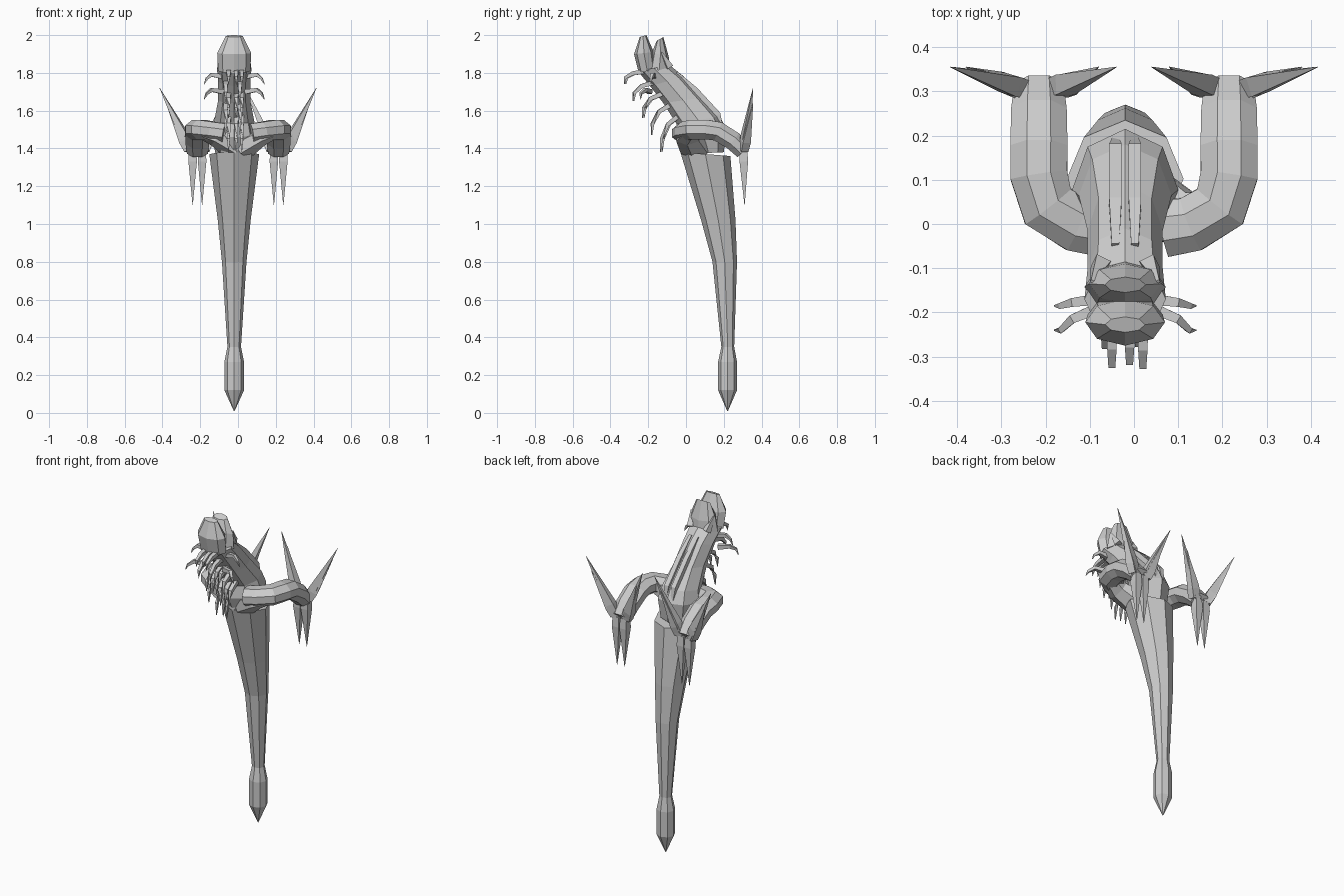
import bpy, bmesh, math
from mathutils import Vector

cube = bpy.data.objects.get("Cube")
if cube:
    bpy.data.objects.remove(cube, do_unlink=True)

grey = bpy.data.materials.new("plain_grey")
grey.use_nodes = True
COLOUR = (0.6, 0.6, 0.6, 1)
grey.diffuse_color = COLOUR
grey.node_tree.nodes["Principled BSDF"].inputs["Base Color"].default_value = COLOUR
MID = -0.02  # body centre line


def skin(name, rings):
    """Bridge equal rings of points into a closed, flat shaded part."""
    bm = bmesh.new()
    loops = [[bm.verts.new(p) for p in ring] for ring in rings]
    n = len(loops[0])
    for a, b in zip(loops, loops[1:]):
        for i in range(n):
            j = (i + 1) % n
            bm.faces.new((a[i], a[j], b[j], b[i]))
    bm.faces.new(loops[0])
    bm.faces.new(loops[-1])
    bmesh.ops.recalc_face_normals(bm, faces=bm.faces)
    mesh = bpy.data.meshes.new(name)
    bm.to_mesh(mesh)
    bm.free()
    mesh.materials.append(grey)
    obj = bpy.data.objects.new(name, mesh)
    bpy.context.collection.objects.link(obj)
    return obj


def trunk(name, sections, sides=8):
    """Loft sections given as front y, z, back y, z and half width."""
    rings = []
    for fy, fz, by, bz, w in sections:
        ring = []
        for i in range(sides):
            a = math.tau * i / sides
            t = 0.5 - 0.5 * math.cos(a)
            ring.append((MID + w * math.sin(a), fy + (by - fy) * t, fz + (bz - fz) * t))
        rings.append(ring)
    return skin(name, rings)


def tube(name, path, radii, sides=4, flat=1.0):
    """Sweep a polygon along a path; flat squashes it vertically."""
    pts = [Vector(p) for p in path]
    rings = []
    for k, p in enumerate(pts):
        d = (pts[min(k + 1, len(pts) - 1)] - pts[max(k - 1, 0)]).normalized()
        ref = Vector((0, 0, 1)) if abs(d.z) < 0.9 else Vector((0, 1, 0))
        u = d.cross(ref).normalized()
        v = u.cross(d)
        angles = [math.tau * (i + 0.5) / sides for i in range(sides)]
        rings.append([p + radii[k] * (u * math.cos(a) + v * math.sin(a) * flat) for a in angles])
    return skin(name, rings)


# Long tapering tail with a pointed bulb
trunk("tail", [
    (.218, .01, .222, .01, .002), (.17, .12, .27, .12, .052),
    (.17, .27, .27, .27, .052), (.187, .35, .255, .35, .036),
    (.14, .8, .27, .8, .065), (.08, 1.02, .262, 1.02, .087),
    (-.03, 1.38, .235, 1.36, .132)])

# Shoulders and leaning neck
trunk("neck", [
    (-.02, 1.37, .2, 1.38, .1), (-.06, 1.46, .215, 1.5, .12),
    (-.05, 1.53, .18, 1.57, .105), (-.12, 1.64, .09, 1.67, .085),
    (-.19, 1.73, -.01, 1.78, .085), (-.255, 1.81, -.085, 1.84, .092)])

# Open jaws pointing upward
trunk("lower_jaw", [
    (-.25, 1.8, -.16, 1.82, .085), (-.275, 1.9, -.17, 1.91, .09),
    (-.245, 1.99, -.21, 2.0, .045)])
trunk("upper_jaw", [
    (-.2, 1.8, -.085, 1.83, .092), (-.18, 1.91, -.09, 1.88, .082),
    (-.155, 1.97, -.12, 1.99, .046)])

# Raised ridges along the back of the neck
for side in (-1, 1):
    x = MID + side * .022
    tube("back_ridge", [(x, -.05, 1.8), (x, .05, 1.71), (x, .17, 1.58), (x, .19, 1.5)],
         [.012, .02, .02, .01])
    tube("brow", [(MID + side * .055, -.09, 1.83), (MID + side * .075, -.13, 1.91)], [.025, .005])

# Curved throat spines, in staggered rows
for row in range(5):
    base = Vector((MID, -.23 + .042 * row, 1.81 - .06 * row))
    drop = .05 + .03 * row
    for col in ((-.045, .03) if row % 2 else (-.03, .01, .04)):
        b = base + Vector((col, .02, 0))
        reach = .085 - .006 * row + abs(col) * .3
        tube("throat_spine", [b, b + Vector((0, -reach * .75, -drop * .25)),
                              b + Vector((0, -reach - .015, -drop * .7)),
                              b + Vector((0, -reach - .02, -drop - .02))],
             [.018, .015, .011, .002])

# Cheek spines, arms and clawed hands
for side in (-1, 1):
    for y, z, tip_y in ((-.17, 1.79, -.185), (-.19, 1.71, -.24)):
        tube("cheek_spine", [(MID + side * .06, y, z - .01), (MID + side * .12, (y + tip_y) / 2, z),
                             (MID + side * .145, tip_y, z - .02), (MID + side * .16, tip_y, z - .05)],
             [.018, .014, .009, .002])
    tube("shoulder", [(side * .03, .05, 1.4), (side * .12, .01, 1.46), (side * .2, .03, 1.49)],
         [.09, .07, .05], 6, .7)
    tube("arm", [(side * .07, -.01, 1.48), (side * .13, .0, 1.49), (side * .195, .04, 1.5),
                 (side * .215, .11, 1.5), (side * .215, .17, 1.49), (side * .215, .25, 1.44),
                 (side * .215, .305, 1.385)],
         [.07, .068, .07, .07, .07, .068, .06], 8, .8)
    hand = Vector((side * .215, .305, 1.39))
    # Fan of blades: offset of root, then offset of tip
    for root, dx, dy, dz in ((.03, .2, .05, .33), (.045, .165, .05, .25), (-.03, -.175, .05, .33),
                             (-.045, -.135, .05, .25), (.025, .025, .005, -.29), (-.025, -.025, .005, -.29)):
        start = hand + Vector((side * root, 0, 0))
        tip = hand + Vector((side * dx, dy, dz))
        tube("claw", [start, start.lerp(tip, .2), tip], [.028, .032, .001])
